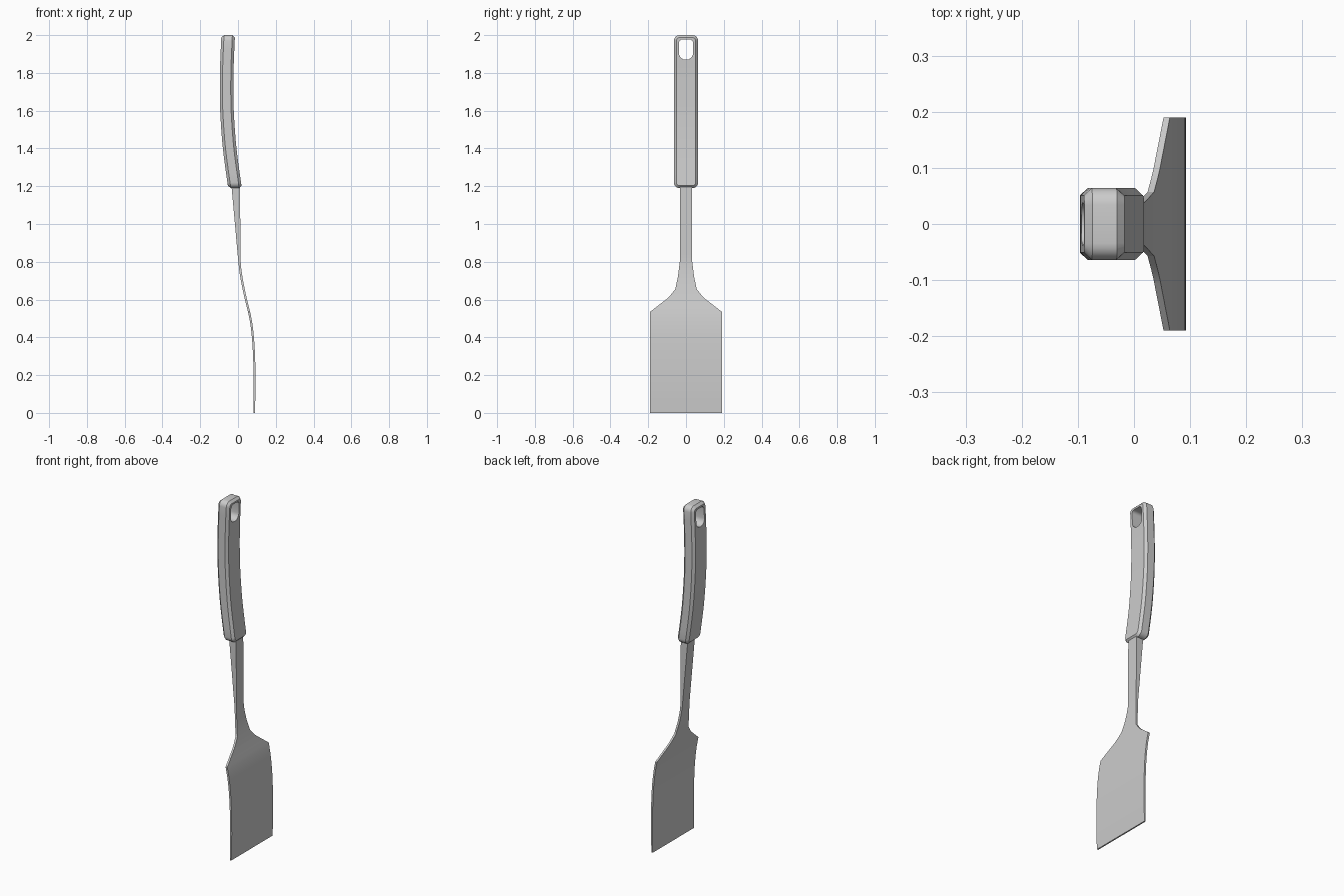
import bpy, bmesh, math

if "Cube" in bpy.data.objects:
    bpy.data.objects.remove(bpy.data.objects["Cube"])


def linear(pts, z):
    for a, b in zip(pts, pts[1:]):
        if z <= b[0]:
            return a[1] + (b[1] - a[1]) * (z - a[0]) / (b[0] - a[0])
    return pts[-1][1]


def smooth(pts, z):
    # Hermite curve through the points
    def slope(i):
        a, b = pts[max(i - 1, 0)], pts[min(i + 1, len(pts) - 1)]
        return (b[1] - a[1]) / (b[0] - a[0])
    for i in range(len(pts) - 1):
        (z0, x0), (z1, x1) = pts[i], pts[i + 1]
        if z <= z1 or i == len(pts) - 2:
            h = z1 - z0
            t = (z - z0) / h
            return (x0 * (2*t**3 - 3*t*t + 1) + slope(i) * h * (t**3 - 2*t*t + t)
                    + x1 * (3*t*t - 2*t**3) + slope(i + 1) * h * (t**3 - t*t))


def finish(bm, name):
    bmesh.ops.recalc_face_normals(bm, faces=bm.faces)
    me = bpy.data.meshes.new(name)
    bm.to_mesh(me)
    bm.free()
    ob = bpy.data.objects.new(name, me)
    bpy.context.collection.objects.link(ob)
    return ob


def shade(ob):
    bpy.ops.object.select_all(action='DESELECT')
    ob.select_set(True)
    bpy.context.view_layer.objects.active = ob
    bpy.ops.object.shade_smooth_by_angle(angle=math.radians(25))


def rounded_rect(w, z0, z1, r_low, r_high, n=5):
    pts = []
    for y, z, r, a0 in ((w - r_high, z1 - r_high, r_high, 0), (r_high - w, z1 - r_high, r_high, 90),
                        (r_low - w, z0 + r_low, r_low, 180), (w - r_low, z0 + r_low, r_low, 270)):
        for k in range(n + 1):
            a = math.radians(a0 + 90 * k / n)
            pts.append((y + r * math.cos(a), z + r * math.sin(a)))
    return pts


def loft(bm, rings):
    rows = [[bm.verts.new(p) for p in ring] for ring in rings]
    for a, b in zip(rows, rows[1:]):
        for i in range(len(a)):
            j = (i + 1) % len(a)
            bm.faces.new((a[i], a[j], b[j], b[i]))
    bm.faces.new(rows[0])
    bm.faces.new(rows[-1])


# blade and shaft: one flat bar following the side curve
center = [(0, .085), (.1, .0875), (.2, .0875), (.3, .085), (.4, .079), (.5, .066),
          (.6, .042), (.655, .03), (.7, .021), (.75, .013), (.8, .008), (1.0, -.002), (1.24, -.014)]
width = [(0, .19), (.535, .19), (.605, .1), (.625, .081), (.655, .057), (.72, .043), (.8, .033), (1.24, .033)]
thick = [(0, .004), (.1, .005), (.8, .006), (1.24, .024)]
levels = sorted({round(.04 * i, 3) for i in range(32)} | {p[0] for p in width})
bm = bmesh.new()
rings = []
for z in levels:
    x, w, t = smooth(center, z), linear(width, z), linear(thick, z)
    rings.append([(x - t, -w, z), (x + t, -w, z), (x + t, w, z), (x - t, w, z)])
loft(bm, rings)
shade(finish(bm, "blade_and_shaft"))

# handle: chamfered rounded bar, sliced and bent
outer = rounded_rect(.064, 1.19, 2.0, .03, .03)
inner = rounded_rect(.051, 1.203, 1.987, .017, .017)
bm = bmesh.new()
loft(bm, [[(x, y, z) for y, z in prof] for x, prof in
          ((-.036, inner), (-.022, outer), (.022, outer), (.036, inner))])
for i in range(1, 17):
    bmesh.ops.bisect_plane(bm, geom=bm.verts[:] + bm.edges[:] + bm.faces[:], dist=1e-5,
                           plane_co=(0, 0, 1.225 + .0435 * i), plane_no=(0, 0, 1))
bend = [(1.19, -.016), (1.4, -.044), (1.6, -.0585), (1.75, -.0605), (1.85, -.0585), (2.0, -.052)]
for v in bm.verts:
    v.co.x += smooth(bend, v.co.z)
handle = finish(bm, "handle")

# hanging hole
bm = bmesh.new()
hole = rounded_rect(.037, 1.87, 1.977, .034, .018)
loft(bm, [[(x, y, z) for y, z in hole] for x in (-.2, .1)])
cutter = finish(bm, "hole_cutter")
cutter.hide_render = True
mod = handle.modifiers.new("hole", 'BOOLEAN')
mod.object = cutter
mod.operation = 'DIFFERENCE'
mod.solver = 'EXACT'
bpy.context.view_layer.objects.active = handle
handle.select_set(True)
bpy.ops.object.modifier_apply(modifier=mod.name)
bpy.data.objects.remove(cutter)
shade(handle)
